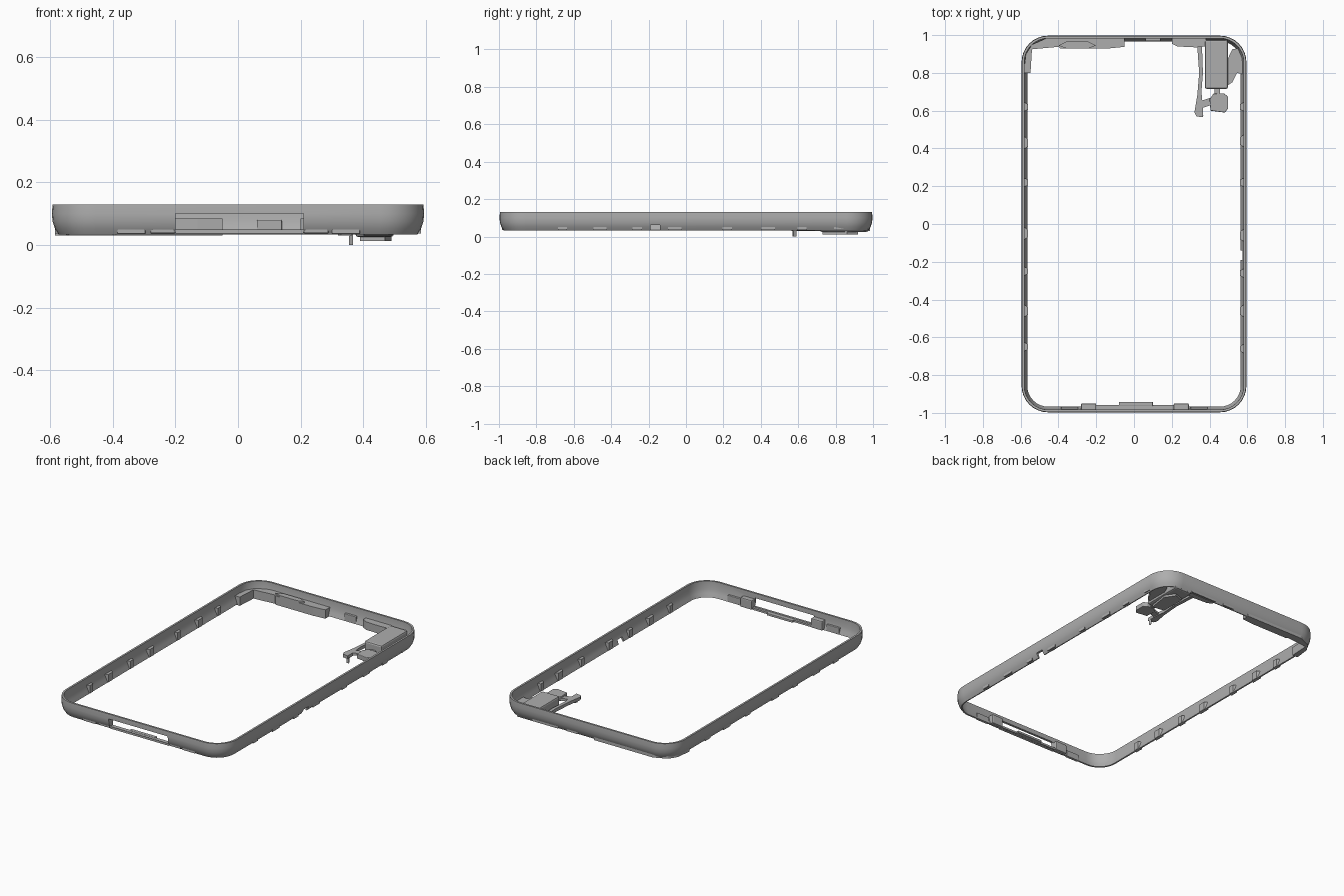
import bpy, bmesh, math

cube = bpy.data.objects.get("Cube")
if cube:
    bpy.data.objects.remove(cube, do_unlink=True)

grey = bpy.data.materials.new("metal grey")
grey.use_nodes = True
grey.diffuse_color = (0.42, 0.42, 0.42, 1)
grey.node_tree.nodes["Principled BSDF"].inputs["Base Color"].default_value = (0.42, 0.42, 0.42, 1)

HALF_X, HALF_Y, RADIUS = 0.595, 0.997, 0.14


def finish(bm, name):
    bmesh.ops.recalc_face_normals(bm, faces=bm.faces)
    mesh = bpy.data.meshes.new(name)
    bm.to_mesh(mesh)
    bm.free()
    mesh.materials.append(grey)
    ob = bpy.data.objects.new(name, mesh)
    bpy.context.collection.objects.link(ob)
    return ob


def rounded_rect(inset, steps=8):
    r = RADIUS - inset
    pts = []
    for k, (sx, sy) in enumerate([(1, 1), (-1, 1), (-1, -1), (1, -1)]):
        for i in range(steps + 1):
            a = (k + i / steps) * math.pi / 2
            pts.append((sx * (HALF_X - RADIUS) + r * math.cos(a),
                        sy * (HALF_Y - RADIUS) + r * math.sin(a)))
    return pts


def ring(name, profile):
    """Sweep a closed (inset, height) profile round the rounded outline."""
    bm = bmesh.new()
    loops = [[bm.verts.new((x, y, z)) for x, y in rounded_rect(d)] for d, z in profile]
    for a, b in zip(loops, loops[1:] + loops[:1]):
        for i in range(len(a)):
            j = (i + 1) % len(a)
            bm.faces.new((a[i], a[j], b[j], b[i]))
    return finish(bm, name)


def prism(name, outline, z0, z1, bevel=0.0):
    """Extrude a flat outline between two heights."""
    bm = bmesh.new()
    face = bm.faces.new([bm.verts.new((x, y, z0)) for x, y in outline])
    up = bmesh.ops.extrude_face_region(bm, geom=[face])
    for v in up["geom"]:
        if isinstance(v, bmesh.types.BMVert):
            v.co.z = z1
    if bevel:
        bmesh.ops.bevel(bm, geom=bm.edges[:], offset=bevel, segments=2,
                        affect='EDGES', profile=0.5)
    return finish(bm, name)


def box(name, x0, x1, y0, y1, z0, z1, bevel=0.0):
    return prism(name, [(x0, y0), (x1, y0), (x1, y1), (x0, y1)], z0, z1, bevel)


def cut(target, cutter):
    mod = target.modifiers.new("cut", 'BOOLEAN')
    mod.operation, mod.solver, mod.object = 'DIFFERENCE', 'EXACT', cutter
    cutter.hide_render = True
    bpy.context.view_layer.objects.active = target
    bpy.ops.object.modifier_apply(modifier=mod.name)
    bpy.data.objects.remove(cutter, do_unlink=True)


# Outer band: upright upper wall, tucked-in lower wall
band = ring("outer_band", [(0.002, 0.13), (0.0, 0.1), (0.002, 0.075), (0.01, 0.052),
                           (0.022, 0.033), (0.03, 0.035), (0.022, 0.058),
                           (0.015, 0.08), (0.014, 0.13)])
# Front port opening and side notch
cut(band, box("port_cutter", -0.2, 0.21, -1.1, -0.9, 0.05, 0.1))
cut(band, box("notch_cutter", 0.5, 0.65, -0.19, -0.14, 0.02, 0.062))
bpy.ops.object.select_all(action='DESELECT')
band.select_set(True)
bpy.context.view_layer.objects.active = band
bpy.ops.object.shade_smooth_by_angle(angle=math.radians(30))

# Port surround: lower rail, ledge and end posts
box("port_rail", -0.2, 0.21, -0.985, -0.957, 0.036, 0.048)
box("port_ledge", -0.08, 0.1, -0.965, -0.942, 0.036, 0.05, 0.003)
for side, x in (("right", -0.24), ("left", 0.25)):
    box("port_post_" + side, x - 0.04, x + 0.04, -0.985, -0.95, 0.036, 0.095, 0.006)
    box("front_tab_" + side, x * 1.4 - 0.05, x * 1.4 + 0.04, -0.985, -0.968, 0.035, 0.075, 0.003)

# Clips along the inner side walls
for side, sx, places in (("left", 1, (0.62, 0.44, 0.22, -0.06, -0.26, -0.46, -0.66)),
                         ("right", -1, (0.62, 0.43, 0.22, -0.05, -0.25, -0.46, -0.65))):
    for i, y in enumerate(places):
        long = 0.035 if i % 2 else 0.025
        wall, tip = sx * 0.585, sx * 0.562
        prism(f"{side}_clip_{i + 1}",
              [(wall, y - long), (tip, y - long * 0.6), (tip, y + long * 0.6), (wall, y + long)],
              0.036, 0.085)

# Back bracket with its corner return
prism("back_bracket", [(-0.585, 0.8), (-0.548, 0.8), (-0.54, 0.925), (-0.4, 0.938),
                       (-0.39, 0.93), (-0.13, 0.93), (-0.05, 0.938), (-0.05, 0.985),
                       (-0.46, 0.985), (-0.54, 0.95), (-0.572, 0.9)], 0.03, 0.085)
prism("earpiece", [(-0.4, 0.945), (-0.36, 0.93), (-0.24, 0.93), (-0.2, 0.945),
                   (-0.24, 0.965), (-0.36, 0.965)], 0.08, 0.095)
box("back_tab", 0.06, 0.14, 0.968, 0.985, 0.035, 0.08, 0.003)
prism("back_left_bracket", [(0.2, 0.985), (0.2, 0.955), (0.23, 0.94), (0.33, 0.935),
                            (0.38, 0.94), (0.38, 0.985)], 0.035, 0.085)

# Camera module, arm and small block in the back left corner
box("camera_module", 0.375, 0.497, 0.715, 0.975, 0.025, 0.09, 0.01)
prism("module_arm", [(0.33, 0.57), (0.365, 0.565), (0.365, 0.62), (0.357, 0.7),
                     (0.365, 0.8), (0.36, 0.94), (0.335, 0.94), (0.345, 0.8),
                     (0.335, 0.68), (0.32, 0.59)], 0.03, 0.05)
prism("arm_spike", [(0.355, 0.57), (0.368, 0.575), (0.36, 0.59)], 0.0, 0.04)
prism("arm_link", [(0.35, 0.61), (0.41, 0.63), (0.41, 0.67), (0.35, 0.65)], 0.035, 0.05)
prism("small_block", [(0.405, 0.6), (0.48, 0.59), (0.498, 0.61), (0.498, 0.675),
                      (0.475, 0.692), (0.42, 0.69), (0.4, 0.66)], 0.03, 0.06, 0.004)
box("block_link", 0.425, 0.455, 0.68, 0.725, 0.035, 0.05)
prism("corner_plate", [(0.49, 0.73), (0.52, 0.75), (0.545, 0.8), (0.585, 0.79),
                       (0.575, 0.87), (0.55, 0.93), (0.52, 0.925), (0.49, 0.86)], 0.04, 0.06)
prism("lower_plate", [(0.39, 0.74), (0.47, 0.73), (0.49, 0.86), (0.45, 0.92),
                      (0.39, 0.9)], 0.012, 0.03)
